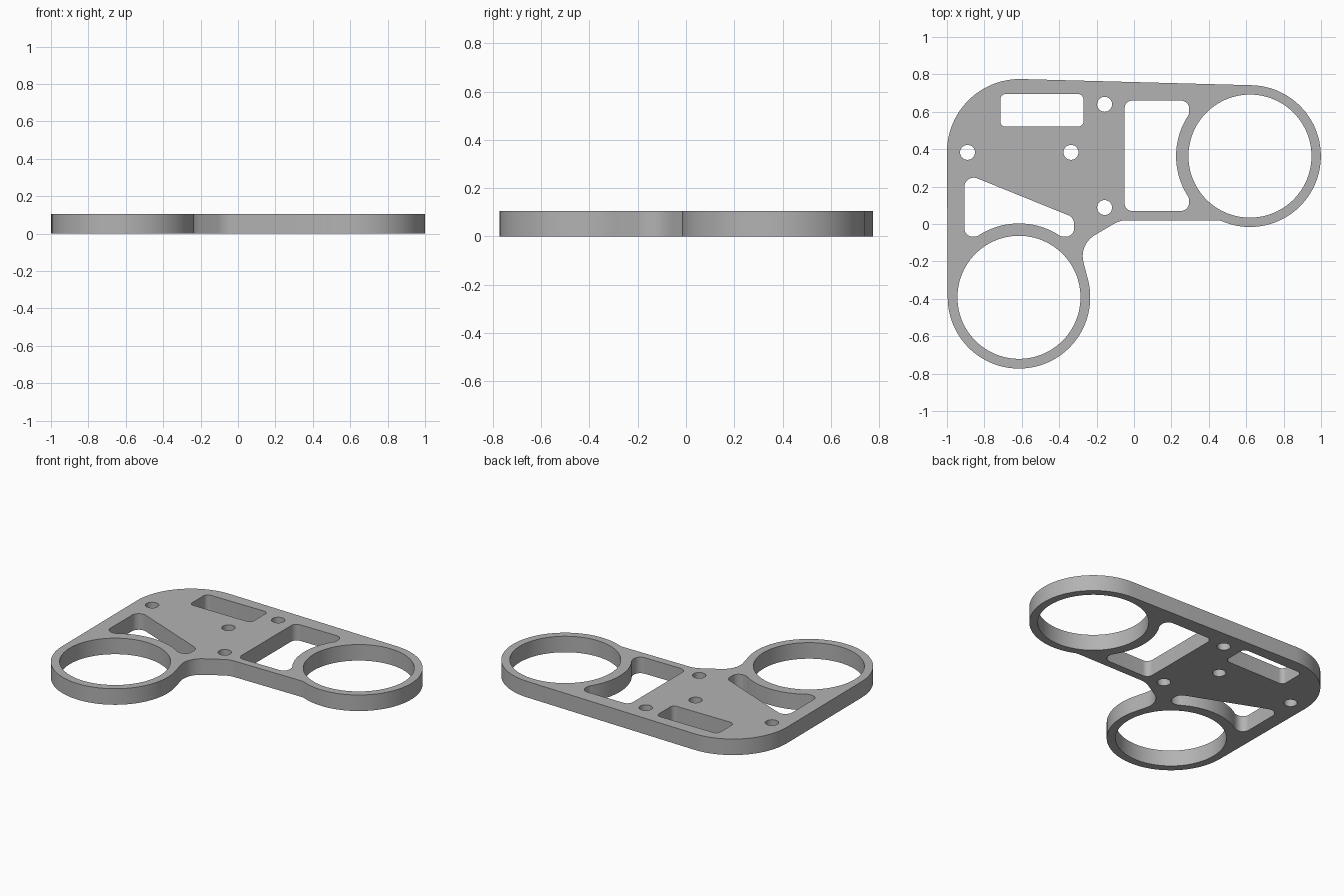
import bpy, bmesh
from math import cos, sin, tan, radians, tau
from mathutils import Vector

cube = bpy.data.objects.get("Cube")
if cube:
    bpy.data.objects.remove(cube, do_unlink=True)

THICK = 0.105
RIGHT = (0.62, 0.363)     # ring centres
LEFT = (-0.615, -0.392)


def arc(centre, r, a0, a1, steps=48):
    """Points on an arc, as sharp corners (radius 0)."""
    angles = [radians(a0 + (a1 - a0) * i / steps) for i in range(steps + 1)]
    return [(centre[0] + r * cos(a), centre[1] + r * sin(a), 0) for a in angles]


def circle(centre, r, steps=64):
    return [Vector((p[0], p[1])) for p in arc(centre, r, 0, 360, steps)[:-1]]


def rounded(corners, steps=10):
    """Closed outline; every corner (x, y, r) is filleted with radius r."""
    out = []
    for i, (x, y, r) in enumerate(corners):
        p = Vector((x, y))
        if not r:
            out.append(p)
            continue
        a = Vector(corners[i - 1][:2]) - p
        b = Vector(corners[(i + 1) % len(corners)][:2]) - p
        half = a.angle(b) / 2
        reach = min(r / tan(half), a.length * 0.98, b.length * 0.98)
        a.normalize()
        b.normalize()
        mid = p + (a + b).normalized() * (reach / cos(half))
        start, end = p + a * reach - mid, p + b * reach - mid
        sweep = start.angle_signed(end)
        for k in range(steps + 1):
            t = -sweep * k / steps
            out.append(mid + Vector((start.x * cos(t) - start.y * sin(t),
                                     start.x * sin(t) + start.y * cos(t))))
    return out


# Outer edge: right ring, big rear corner, left ring, filleted inner corner
outline = rounded(
    arc(RIGHT, 0.379, 249, 448.5, 72)
    + arc((-0.61, 0.385), 0.39, 88.5, 180)
    + arc(LEFT, 0.381, 180, 375, 72)
    + [(-0.295, -0.11, 0.13), (-0.075, 0.02, 0.14), (0.458, 0.02, 0.08)])

# Openings
slot = rounded([(-0.715, 0.52, 0.03), (-0.27, 0.52, 0.03),
                (-0.27, 0.695, 0.03), (-0.715, 0.695, 0.03)])
window = rounded([(-0.05, 0.66, 0.04), (-0.05, 0.07, 0.04), (0.30, 0.07, 0.045)]
                 + arc(RIGHT, 0.395, 214, 146) + [(0.30, 0.66, 0.045)])
wedge = rounded([(-0.907, 0.272, 0.05), (-0.907, -0.075, 0.045)]
                + arc(LEFT, 0.395, 124, 56)
                + [(-0.32, -0.075, 0.045), (-0.32, 0.034, 0.05)])
bores = [circle(c, 0.329, 96) for c in (RIGHT, LEFT)]
bolt_holes = [circle(c, 0.04, 32) for c in
              ((-0.89, 0.383), (-0.337, 0.383), (-0.157, 0.64), (-0.157, 0.088))]

# Filled flat curve, extruded to the plate thickness
curve = bpy.data.curves.new("plate_profile", 'CURVE')
curve.dimensions = '2D'
curve.fill_mode = 'BOTH'
curve.extrude = THICK / 2
for loop in [outline, slot, window, wedge] + bores + bolt_holes:
    spline = curve.splines.new('POLY')
    spline.points.add(len(loop) - 1)
    for point, p in zip(spline.points, loop):
        point.co = (p.x, p.y, 0, 1)
    spline.use_cyclic_u = True
helper = bpy.data.objects.new("plate_profile", curve)
bpy.context.collection.objects.link(helper)
bpy.context.view_layer.update()
graph = bpy.context.evaluated_depsgraph_get()
mesh = bpy.data.meshes.new_from_object(helper.evaluated_get(graph))
bpy.data.objects.remove(helper, do_unlink=True)

# Weld caps to walls and stand the plate on the ground
bm = bmesh.new()
bm.from_mesh(mesh)
bmesh.ops.remove_doubles(bm, verts=bm.verts, dist=1e-5)
bmesh.ops.recalc_face_normals(bm, faces=bm.faces)
bmesh.ops.translate(bm, verts=bm.verts, vec=(0, 0, THICK / 2))
bm.to_mesh(mesh)
bm.free()

grey = bpy.data.materials.new("mid_grey")
grey.use_nodes = True
colour = (0.45, 0.45, 0.45, 1)
grey.diffuse_color = colour
grey.node_tree.nodes["Principled BSDF"].inputs["Base Color"].default_value = colour
mesh.materials.clear()
mesh.materials.append(grey)

plate = bpy.data.objects.new("mounting_plate", mesh)
bpy.context.collection.objects.link(plate)
bpy.ops.object.select_all(action='DESELECT')
plate.select_set(True)
bpy.context.view_layer.objects.active = plate
bpy.ops.object.shade_smooth_by_angle(angle=radians(30))
